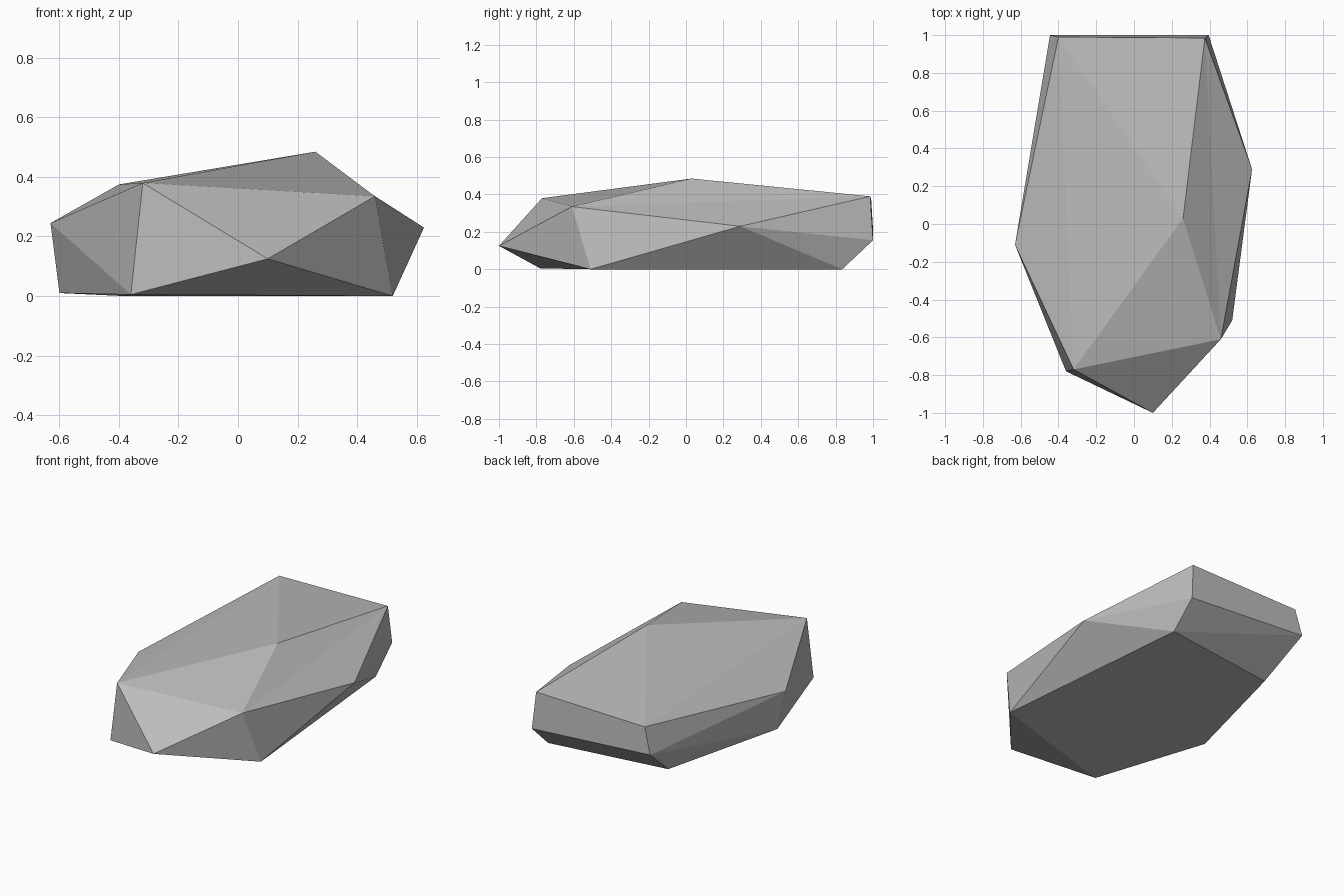
import bpy
import bmesh

default_cube = bpy.data.objects.get("Cube")
if default_cube:
    bpy.data.objects.remove(default_cube, do_unlink=True)

# Stone colour
stone = bpy.data.materials.new("stone_grey")
stone.use_nodes = True
grey = (0.5, 0.5, 0.5, 1)
stone.diffuse_color = grey
bsdf = stone.node_tree.nodes["Principled BSDF"]
bsdf.inputs["Base Color"].default_value = grey
bsdf.inputs["Roughness"].default_value = 0.9

# Corners of the faceted boulder
corners = {
    # upper surface
    "peak": (0.26, 0.03, 0.485),
    "front_left_top": (-0.32, -0.77, 0.38),
    "front_right_top": (0.46, -0.61, 0.335),
    "back_left_top": (-0.40, 0.99, 0.375),
    "back_right_top": (0.375, 0.985, 0.39),
    # widest points around the middle
    "nose": (0.10, -1.0, 0.125),
    "right_bulge": (0.625, 0.29, 0.23),
    "left_bulge": (-0.63, -0.11, 0.245),
    "back_left_mid": (-0.445, 1.0, 0.21),
    "back_right_mid": (0.395, 1.0, 0.155),
    # flat underside
    "front_left_base": (-0.36, -0.78, 0.005),
    "front_right_base": (0.52, -0.51, 0),
    "left_base": (-0.60, -0.07, 0.01),
    "back_left_base": (-0.385, 0.73, 0),
    "back_right_base": (0.395, 0.835, 0),
}

# Wrap the corners in a skin of flat facets
bm = bmesh.new()
points = {name: bm.verts.new(co) for name, co in corners.items()}
bmesh.ops.convex_hull(bm, input=list(points.values()))

# Turn the ridge above the right bulge into a shallow valley
ridge = bm.edges.get((points["peak"], points["right_bulge"]))
if ridge and len(ridge.link_faces) == 2:
    bmesh.ops.rotate_edges(bm, edges=[ridge], use_ccw=False)

bmesh.ops.recalc_face_normals(bm, faces=bm.faces[:])
mesh = bpy.data.meshes.new("boulder")
bm.to_mesh(mesh)
bm.free()
mesh.materials.append(stone)
boulder = bpy.data.objects.new("boulder", mesh)
bpy.context.collection.objects.link(boulder)
